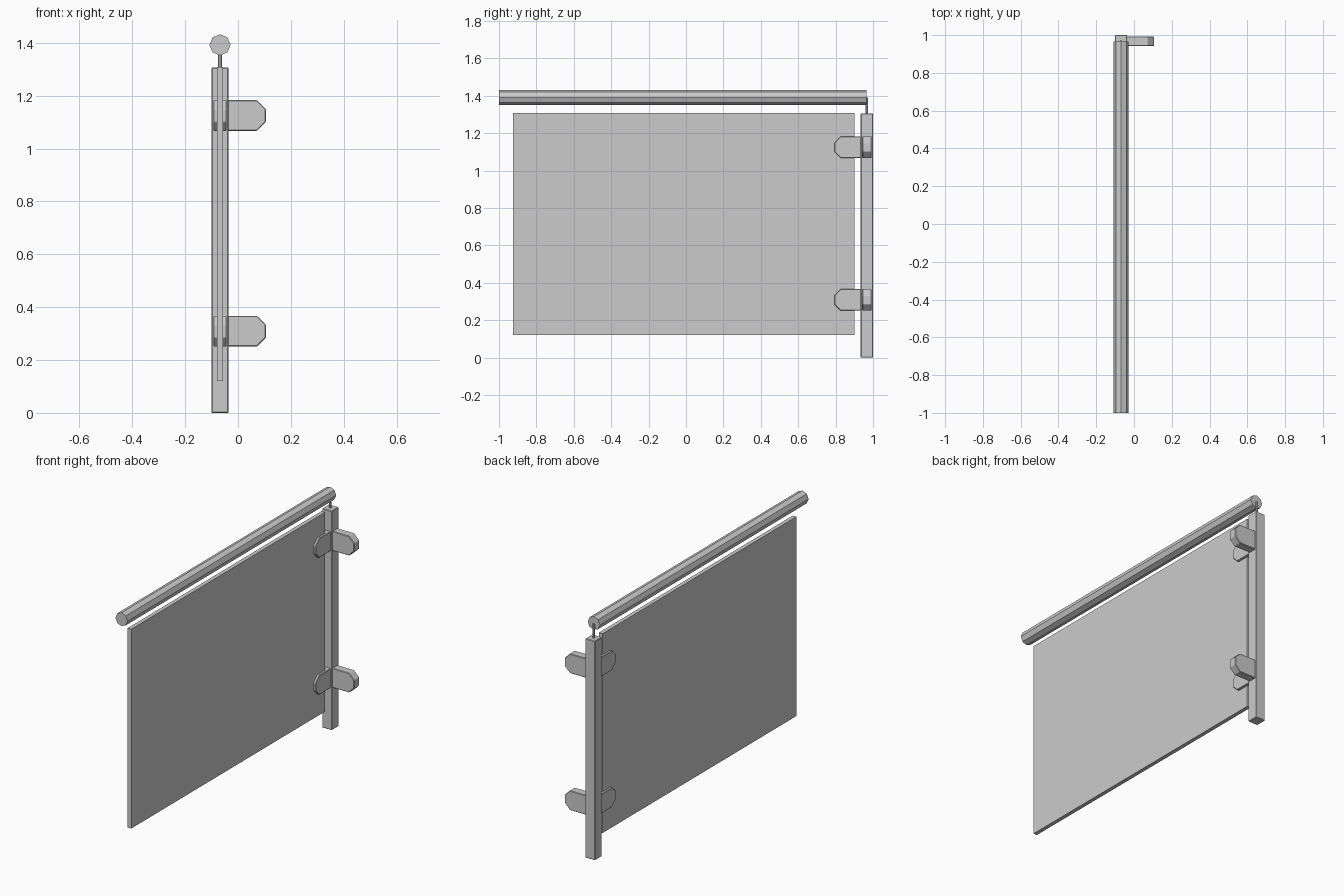
import bpy, bmesh, math
from mathutils import Vector

if "Cube" in bpy.data.objects:
    bpy.data.objects.remove(bpy.data.objects["Cube"])

CX, CY = -0.068, 0.967   # post axis


def new_object(name, bm, bevel=0.0):
    bmesh.ops.recalc_face_normals(bm, faces=bm.faces)
    mesh = bpy.data.meshes.new(name)
    bm.to_mesh(mesh)
    bm.free()
    ob = bpy.data.objects.new(name, mesh)
    bpy.context.collection.objects.link(ob)
    if bevel:
        mod = ob.modifiers.new("edge_bevel", 'BEVEL')
        mod.width = bevel
        mod.segments = 1
    return ob


def box(name, lo, hi, bevel=0.0):
    lo, hi = Vector(lo), Vector(hi)
    bm = bmesh.new()
    bmesh.ops.create_cube(bm, size=1)
    for v in bm.verts:
        v.co = Vector(a * b for a, b in zip(v.co, hi - lo)) + (lo + hi) / 2
    return new_object(name, bm, bevel)


def rod(name, a, b, r, sides):
    a, b = Vector(a), Vector(b)
    bm = bmesh.new()
    bmesh.ops.create_cone(bm, cap_ends=True, segments=sides, radius1=r,
                          radius2=r, depth=(b - a).length)
    ob = new_object(name, bm)
    ob.location = (a + b) / 2
    ob.rotation_euler = (b - a).to_track_quat('Z', 'Y').to_euler()
    return ob


def clamp(name, z, angle):
    # side profile with chamfered outer corners, extruded across its width
    profile = [(0.025, -0.058), (0.14, -0.058), (0.174, -0.024),
               (0.174, 0.024), (0.14, 0.058), (0.025, 0.058)]
    bm = bmesh.new()
    face = bm.faces.new([bm.verts.new((x, -0.025, h)) for x, h in profile])
    ext = bmesh.ops.extrude_face_region(bm, geom=[face])
    bmesh.ops.translate(bm, vec=(0, 0.05, 0),
                        verts=[g for g in ext["geom"]
                               if isinstance(g, bmesh.types.BMVert)])
    ob = new_object(name, bm, 0.003)
    ob.location = (CX, CY, z)
    ob.rotation_euler.z = angle


# corner post and the pin carrying the rail
box("corner_post", (CX - 0.032, CY - 0.033, 0), (CX + 0.032, 1.0, 1.306), 0.003)
rod("rail_pin", (CX, CY, 1.3), (CX, CY, 1.39), 0.007, 8)

# octagonal handrail
rod("handrail", (CX, -1.0, 1.392), (CX, 0.965, 1.392), 0.04, 8)

# infill panel
box("panel", (CX - 0.012, -0.925, 0.12), (CX + 0.012, 0.90, 1.308))

# panel clamps on two faces of the post
for level, z in (("lower", 0.309), ("upper", 1.125)):
    clamp(level + "_clamp_side", z, 0)
    clamp(level + "_clamp_panel", z, -math.pi / 2)
